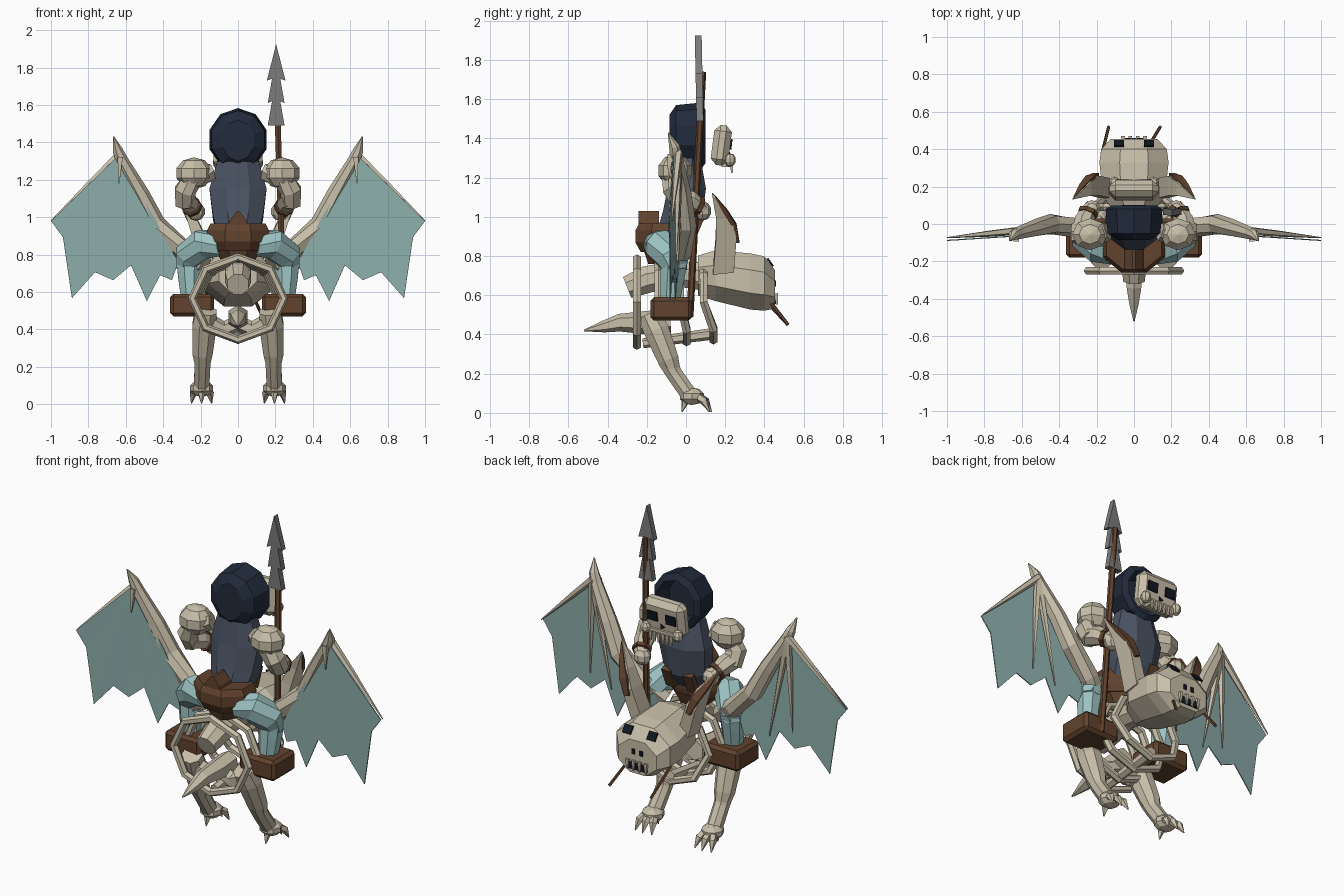
import bpy, bmesh, math
from mathutils import Vector, Matrix

if "Cube" in bpy.data.objects:
    bpy.data.objects.remove(bpy.data.objects["Cube"], do_unlink=True)


def material(name, rgb):
    m = bpy.data.materials.new(name)
    m.use_nodes = True
    m.diffuse_color = (*rgb, 1)
    m.node_tree.nodes["Principled BSDF"].inputs["Base Color"].default_value = (*rgb, 1)
    return m


BONE = material("bone", (.58, .52, .4))
TEAL = material("wing teal", (.27, .43, .41))
CLOTH = material("trouser teal", (.34, .55, .55))
NAVY = material("hood navy", (.016, .024, .045))
SLATE = material("slate cloth", (.07, .088, .125))
BROWN = material("leather brown", (.12, .055, .027))
STEEL = material("grey steel", (.2, .2, .2))
DARK = material("dark sockets", (.006, .008, .014))


def finish(name, bm, mat, mirror=False):
    """Turn a bmesh into an object, optionally with its mirrored twin."""
    bmesh.ops.recalc_face_normals(bm, faces=bm.faces)
    for side in ("left", "right") if mirror else ("",):
        if side == "right":
            bmesh.ops.scale(bm, vec=(-1, 1, 1), verts=bm.verts)
            bmesh.ops.reverse_faces(bm, faces=bm.faces)
        me = bpy.data.meshes.new(name)
        bm.to_mesh(me)
        me.materials.append(mat)
        ob = bpy.data.objects.new(f"{side}_{name}".strip("_"), me)
        bpy.context.collection.objects.link(ob)
    bm.free()


def tube(name, pts, mat, n=6, mirror=False, closed=False, axis=None):
    """Loft of n-sided rings; each point is x, y, z, radius, optional second radius.
    With an axis given, all rings stay square to it."""
    bm = bmesh.new()
    cs = [Vector(p[:3]) for p in pts]
    overall = (cs[len(cs) // 2] - cs[0] if closed else cs[-1] - cs[0]).normalized()
    ref = Vector((0, 1, 0)) if closed or abs(overall.x) > .85 else Vector((1, 0, 0))
    rings = []
    for i, p in enumerate(pts):
        if axis:
            d = Vector(axis)
        elif closed:
            d = cs[(i + 1) % len(cs)] - cs[i - 1]
        else:
            d = cs[min(i + 1, len(cs) - 1)] - cs[max(i - 1, 0)]
        d.normalize()
        u = (ref - d * ref.dot(d)).normalized()
        v = d.cross(u)
        ring = []
        for k in range(n):
            a = (k + .5) * math.tau / n
            ring.append(bm.verts.new(cs[i] + u * p[3] * math.cos(a) + v * p[-1] * math.sin(a)))
        rings.append(ring)
    for a, b in zip(rings, rings[1:] + (rings[:1] if closed else [])):
        for k in range(n):
            bm.faces.new((a[k], a[(k + 1) % n], b[(k + 1) % n], b[k]))
    if not closed:
        bm.faces.new(rings[0])
        bm.faces.new(rings[-1])
    finish(name, bm, mat, mirror)


def block(name, loc, size, mat, tilt=0, mirror=False, bevel=0):
    bm = bmesh.new()
    bmesh.ops.create_cube(bm, size=1)
    bmesh.ops.scale(bm, vec=size, verts=bm.verts)
    if bevel:
        bmesh.ops.bevel(bm, geom=bm.edges[:], offset=bevel, segments=1, affect='EDGES')
    bmesh.ops.transform(bm, matrix=Matrix.Translation(loc) @ Matrix.Rotation(tilt, 4, 'X'), verts=bm.verts)
    finish(name, bm, mat, mirror)


def ball(name, loc, size, mat, mirror=False):
    bm = bmesh.new()
    bmesh.ops.create_uvsphere(bm, u_segments=8, v_segments=5, radius=1)
    bmesh.ops.transform(bm, matrix=Matrix.Translation(loc) @ Matrix.Diagonal((*size, 1)), verts=bm.verts)
    finish(name, bm, mat, mirror)


# Rib cage: octagonal hoops on a breastbone
for i, y in enumerate((-.25, -.14, -.03, .09)):
    r = .245 - .01 * i
    hoop = []
    for k in range(8):
        a = k * math.tau / 8
        z = math.sin(a)
        hoop.append((r * math.cos(a), y + (.05 * i / 3 if z < -.5 else 0), .565 + r * .9 * z, .023))
    tube(f"rib_hoop_{i + 1}", hoop, BONE, closed=True)
tube("breastbone", [(0, -.22, .355, .025), (0, .15, .405, .03)], BONE)

# Spine, pelvis and tail
tube("spine", [(0, .14, .69, .08), (0, -.05, .71, .07), (0, -.2, .68, .075), (0, -.3, .64, .062)], BONE, 8)
tube("tail", [(0, -.08, .47, .06), (0, -.2, .46, .06), (0, -.34, .46, .045), (0, -.42, .44, .03), (0, -.52, .42, .004)], BONE)

# Hind legs with claws
tube("hip_bone", [(0, -.14, .43, .045), (.08, -.15, .4, .045), (.18, -.17, .45, .05)], BONE, mirror=True)
tube("thigh", [(.17, -.19, .5, .06), (.18, -.15, .42, .07), (.19, -.09, .27, .058), (.19, -.07, .22, .045)], BONE, 8, True)
tube("shin", [(.19, -.1, .27, .05), (.19, -.06, .2, .045), (.195, .01, .1, .045)], BONE, 8, True)
ball("foot", (.195, .03, .085), (.065, .065, .045), BONE, True)
for dx, dy in ((-.045, .09), (0, .1), (.045, .09), (0, -.05)):
    tube("claw", [(.195 + dx * .6, .03 + dy * .3, .085, .022), (.195 + dx, .03 + dy * .7, .06, .022),
                  (.195 + dx * 1.2, .03 + dy, .005, .003)], BONE, 5, True)

# Mount's head
tube("mount_head", [(0, .06, .7, .11, .11), (0, .15, .7, .18, .14), (0, .33, .67, .2, .155),
                    (0, .4, .66, .19, .15), (0, .455, .63, .135, .105)], BONE, 8, axis=(0, 1, 0))
tube("ear", [(.15, .19, .72, .05, .075), (.21, .205, .9, .045, .075), (.25, .19, 1, .035, .052), (.325, .135, 1.12, .004)],
     BONE, 4, True, axis=(.3, -.1, 1))
tube("ear_lining", [(.2, .265, .87, .02, .012), (.235, .245, .96, .035, .018), (.275, .2, 1.03, .025, .018),
                    (.32, .145, 1.11, .004)], BROWN, 4, True, axis=(.3, -.1, 1))
block("mount_eye", (.08, .43, .768), (.055, .05, .009), DARK, -.95, True)
block("mouth_opening", (0, .456, .575), (.13, .008, .04), DARK)
block("nostril", (.025, .456, .66), (.02, .008, .03), DARK, 0, True)
for x in (.02, .06):
    tube("mount_tooth", [(x, .46, .61, .015), (x, .465, .55, .004)], BONE, 4, True)
tube("left_bit_rod", [(.08, .42, .58, .009), (.14, .52, .45, .009)], BROWN, 5)
tube("right_bit_rod", [(-.17, .38, .6, .009), (-.135, .52, .45, .009)], BROWN, 5)

# Wings: arm, flat membrane fanned from the wrist, finger bones behind it
tube("wing_arm", [(.18, -.08, .74, .055), (.3, -.02, .83, .055), (.44, 0, .96, .055), (.52, -.02, 1.12, .048),
                  (.62, -.05, 1.3, .035), (.645, -.06, 1.36, .028), (.665, -.09, 1.43, .003)], BONE, 7, True)
edge = [Vector((x, -.02 - .065 * x, z)) for x, z in (
    (1, .98), (.936, .893), (.888, .567), (.765, .706), (.668, .663), (.572, .743),
    (.487, .551), (.417, .69), (.353, .663), (.32, .76), (.45, 1))]
wrist = Vector((.64, -.062, 1.33))
bm = bmesh.new()
bm.faces.new([bm.verts.new(p) for p in [wrist] + edge])
bmesh.ops.triangulate(bm, faces=bm.faces[:])
bmesh.ops.solidify(bm, geom=bm.faces[:], thickness=.006)
finish("wing_membrane", bm, TEAL, True)
for i, reach in ((0, 1), (4, .85), (6, .8)):
    start, end = wrist + Vector((0, .024, 0)), wrist.lerp(edge[i], reach) + Vector((0, .012, 0))
    tube("wing_finger", [(*start, .022), (*start.lerp(end, .4), .017), (*end, .003)], BONE, 5, True)
tube("wing_spur", [(.63, -.08, 1.32, .02), (.637, -.09, 1.18, .003)], BONE, 4, True)

# Saddle and saddlebags
block("saddlebag", (.245, -.075, .53), (.235, .21, .12), BROWN, 0, True, .018)
tube("saddle", [(0, -.1, .76, .09, .1), (0, -.1, .84, .15, .13)], BROWN, 8)
tube("belt", [(0, -.11, .82, .15, .13), (0, -.12, .87, .18, .15), (0, -.12, .93, .178, .15), (0, -.12, .965, .16, .13)],
     BROWN, 8, axis=(0, 0, 1))
tube("belt_peak", [(0, -.19, .94, .08, .075), (0, -.19, .98, .065, .075), (0, -.19, 1.03, .012, .075)],
     BROWN, 4, axis=(0, 0, 1))
block("belt_strap", (.07, .055, .94), (.06, .03, .12), BROWN, -.4, True)

# Rider: legs, torso, arms
tube("rider_thigh", [(.1, -.15, .86, .07), (.19, -.13, .855, .085), (.26, -.07, .79, .085), (.275, -.05, .72, .06)],
     CLOTH, 8, True)
tube("rider_shin", [(.26, -.06, .78, .075), (.26, -.07, .68, .065), (.255, -.08, .58, .055)], CLOTH, 8, True)
tube("torso", [(0, -.07, .9, .12, .09), (0, -.02, 1, .145, .11), (0, .005, 1.15, .165, .105), (0, 0, 1.3, .12, .08)], SLATE, 8)
ball("shoulder", (.235, -.055, 1.235), (.1, .09, .085), BONE, True)
tube("upper_arm", [(.14, -.04, 1.24, .05), (.24, -.07, 1.21, .06), (.285, -.06, 1.14, .06), (.285, -.02, 1.07, .055)], BONE, 7, True)
tube("forearm", [(.285, -.05, 1.1, .055), (.265, .02, 1.08, .055), (.235, .09, 1.04, .035)], BONE, 7, True)
tube("cuff", [(.25, .05, 1.06, .055), (.242, .07, 1.05, .055)], BROWN, 7, True)
ball("hand", (.225, .085, 1.03), (.05, .045, .05), BONE, True)

# Hood with a hollow front
tube("hood", [(0, -.085, 1.41, .09, .11), (0, -.05, 1.415, .148, .155), (0, .08, 1.415, .16, .168),
              (0, .1, 1.41, .125, .135), (0, .02, 1.41, .1, .11)], NAVY, 10, axis=(0, 1, 0))

# Rider's skull
block("skull", (0, .18, 1.365), (.26, .09, .205), BONE, -.13, False, .03)
block("skull_eye", (.06, .23, 1.37), (.065, .009, .055), DARK, -.13, True)
tube("nose_hole", [(0, .215, 1.315, .018), (0, .225, 1.315, .018)], DARK, 3)
block("upper_jaw", (0, .205, 1.275), (.16, .05, .04), BONE)
ball("cheek_bone", (.105, .225, 1.29), (.03, .03, .035), BONE, True)
for x in (.015, .042, .068):
    tube("skull_tooth", [(x, .23, 1.28, .013), (x, .235, 1.225, .006)], BONE, 4, True)

# Barbed spear
tube("spear_shaft", [(.245, .02, .49, .018), (.205, .085, 1.74, .018)], BROWN, 6)
half = [(.05, 1.73), (.022, 1.74), (.045, 1.61), (.022, 1.62), (.045, 1.49)]
outline = [(0, 1.925)] + half + [(-w, z) for w, z in reversed(half)]
bm = bmesh.new()
face = bm.faces.new([bm.verts.new((.204 + w, .045 + (1.92 - z) * .02, z)) for w, z in outline])
ext = bmesh.ops.extrude_face_region(bm, geom=[face])
bmesh.ops.translate(bm, vec=(0, .035, 0), verts=[v for v in ext["geom"] if isinstance(v, bmesh.types.BMVert)])
finish("spear_head", bm, STEEL)
